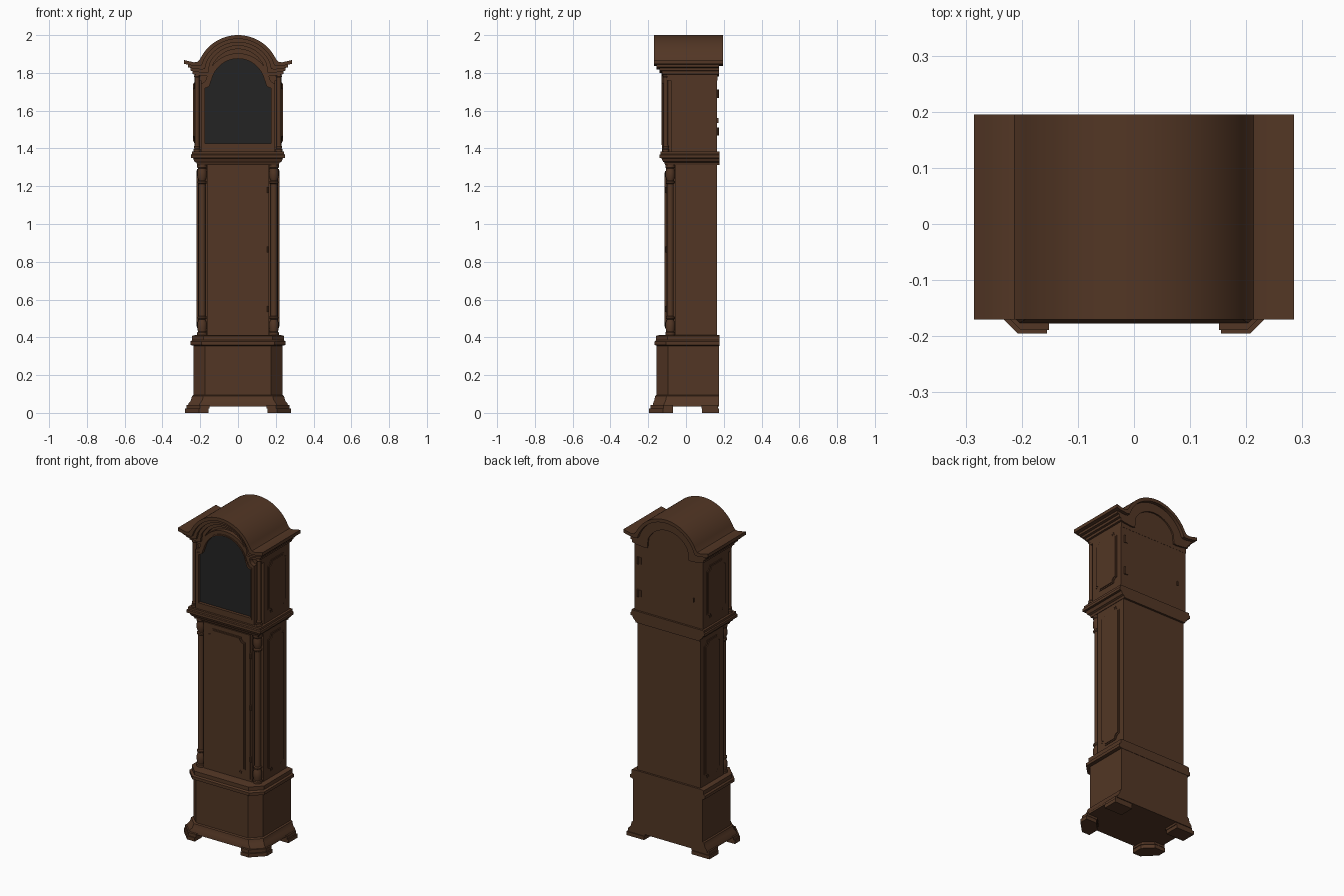
import bpy, bmesh
from math import sin, cos, pi, radians
from mathutils import Matrix

cube = bpy.data.objects.get("Cube")
if cube:
    bpy.data.objects.remove(cube, do_unlink=True)


def material(name, colour, rough):
    m = bpy.data.materials.new(name)
    m.use_nodes = True
    m.diffuse_color = (*colour, 1)
    node = m.node_tree.nodes["Principled BSDF"]
    node.inputs["Base Color"].default_value = (*colour, 1)
    node.inputs["Roughness"].default_value = rough
    return m


WOOD = material("dark wood", (0.085, 0.037, 0.018), 0.6)
GLASS = material("dark glass", (0.017, 0.017, 0.017), 0.5)
PARTS = []


def finish(name, bm, mat=WOOD):
    bmesh.ops.recalc_face_normals(bm, faces=bm.faces[:])
    mesh = bpy.data.meshes.new(name)
    bm.to_mesh(mesh)
    bm.free()
    mesh.materials.append(mat)
    ob = bpy.data.objects.new(name, mesh)
    bpy.context.collection.objects.link(ob)
    PARTS.append(ob)
    return ob


def box(name, x0, x1, y0, y1, z0, z1):
    bm = bmesh.new()
    bmesh.ops.create_cube(bm, size=1)
    for v in bm.verts:
        v.co = (x1 if v.co.x > 0 else x0, y1 if v.co.y > 0 else y0, z1 if v.co.z > 0 else z0)
    return finish(name, bm)


# Axis maps for flat outlines (u, v) extruded along w
AXES = {
    "x": Matrix(((0, 0, 1), (1, 0, 0), (0, 1, 0))),
    "y": Matrix(((1, 0, 0), (0, 0, 1), (0, 1, 0))),
    "z": Matrix.Identity(3),
}


def plate(name, loops, w0, w1, axis="y", mat=WOOD):
    """Extrude an outline, with optional holes, from w0 to w1."""
    bm = bmesh.new()
    edges = []
    for loop in loops:
        vs = [bm.verts.new((u, v, w0)) for u, v in loop]
        edges += [bm.edges.new((vs[i - 1], vs[i])) for i in range(len(vs))]
    bmesh.ops.triangle_fill(bm, edges=edges, use_beauty=True, normal=(0, 0, 1))
    ext = bmesh.ops.extrude_face_region(bm, geom=bm.faces[:])
    for v in ext["geom"]:
        if isinstance(v, bmesh.types.BMVert):
            v.co.z = w1
    bmesh.ops.transform(bm, matrix=AXES[axis].to_4x4(), verts=bm.verts[:])
    return finish(name, bm, mat)


def tier(name, levels, back, chamfer=0.0):
    """Loft a footprint, optionally with cut front corners: (z, half width, front)."""
    bm = bmesh.new()
    rings = []
    for z, hx, front in levels:
        half = [(hx, back), (hx, -front + chamfer)]
        if chamfer:
            half.append((hx - chamfer, -front))
        ring = half + [(-x, y) for x, y in reversed(half)]
        rings.append([bm.verts.new((x, y, z)) for x, y in ring])
    for a, b in zip(rings, rings[1:]):
        for i in range(len(a)):
            bm.faces.new((a[i - 1], a[i], b[i], b[i - 1]))
    bm.faces.new(rings[0])
    bm.faces.new(rings[-1])
    return finish(name, bm)


def lathe(name, profile, x, y, sides=20):
    """Turn a (radius, z) profile about a vertical axis."""
    bm = bmesh.new()
    rings = [[bm.verts.new((x + r * cos(2 * pi * i / sides), y + r * sin(2 * pi * i / sides), z))
              for i in range(sides)] for r, z in profile]
    for a, b in zip(rings, rings[1:]):
        for i in range(sides):
            bm.faces.new((a[i - 1], a[i], b[i], b[i - 1]))
    bm.faces.new(rings[0])
    bm.faces.new(rings[-1])
    return finish(name, bm)


def arc(cu, cv, r, a0, a1, n):
    return [(cu + r * cos(radians(a0 + (a1 - a0) * i / n)),
             cv + r * sin(radians(a0 + (a1 - a0) * i / n))) for i in range(n + 1)]


def notched(u0, u1, v0, v1, r):
    return (arc(u0, v0, r, 90, 0, 6) + arc(u1, v0, r, 180, 90, 6)
            + arc(u1, v1, r, 270, 180, 6) + arc(u0, v1, r, 360, 270, 6))


def raised_panel(name, u0, u1, v0, v1, face, out, axis):
    """Two thin steps with scooped corners."""
    for k, label in enumerate(("border", "field")):
        g = 0.007 * k
        plate(f"{name}_{label}", [notched(u0 + g, u1 - g, v0 + g, v1 - g, 0.028)],
              face - out * 0.002, face + out * 0.004 * (k + 1), axis)


# Plinth, flared skirt and bracket feet
tier("plinth", [(0.035, 0.265, 0.177), (0.05, 0.262, 0.175), (0.065, 0.25, 0.168),
                (0.09, 0.243, 0.163), (0.095, 0.235, 0.155), (0.36, 0.235, 0.155)], 0.175, 0.06)
front_foot = [(0.155, -0.195), (0.207, -0.195), (0.28, -0.122), (0.28, -0.07), (0.21, -0.07), (0.155, -0.125)]
back_foot = [(0.16, 0.085), (0.28, 0.085), (0.28, 0.175), (0.16, 0.175)]
for s, side in ((1, "left"), (-1, "right")):
    for label, pts in (("front", front_foot), ("back", back_foot)):
        plate(f"{side}_{label}_foot", [[(s * x, y) for x, y in pts]], 0, 0.022, "z")
        plate(f"{side}_{label}_foot_top", [[(s * x * 0.975, y * 0.97) for x, y in pts]], 0.022, 0.042, "z")

# Moulding between plinth and trunk
tier("waist_moulding", [(0.355, 0.235, 0.155), (0.36, 0.252, 0.167), (0.378, 0.252, 0.167),
                        (0.385, 0.243, 0.158), (0.408, 0.243, 0.158), (0.412, 0.225, 0.14)], 0.177, 0.06)

# Trunk with recessed front corners
box("trunk", -0.213, 0.213, -0.058, 0.165, 0.4, 1.32)
box("trunk_front", -0.163, 0.163, -0.1, -0.05, 0.4, 1.32)
box("trunk_door", -0.155, 0.155, -0.106, -0.09, 0.425, 1.305)
raised_panel("door_panel", -0.125, 0.125, 0.45, 1.28, -0.106, -1, "y")
for z in (0.55, 0.865, 1.18):
    lathe("trunk_door_hinge", [(0.005, z - 0.016), (0.005, z + 0.016)], 0.159, -0.106, 10)

# Turned columns in the trunk corners
foot = [(0.026, 0.41), (0.026, 0.425), (0.022, 0.43), (0.025, 0.45), (0.025, 0.475), (0.018, 0.495),
        (0.024, 0.5), (0.024, 0.508), (0.018, 0.513)]
column = foot + [(r, 1.725 - z) for r, z in reversed(foot)]
hood_foot = [(0.018, 1.38), (0.018, 1.395), (0.014, 1.4), (0.016, 1.41), (0.012, 1.416)]
hood_column = hood_foot + [(r, 3.19 - z) for r, z in reversed(hood_foot)]
for s, side in ((1, "left"), (-1, "right")):
    lathe(f"{side}_trunk_column", column, s * 0.19, -0.083)
    lathe(f"{side}_hood_column", hood_column, s * 0.217, -0.107)
    raised_panel(f"{side}_trunk_panel", -0.018, 0.13, 0.45, 1.29, s * 0.213, s, "x")
    raised_panel(f"{side}_hood_panel", -0.045, 0.13, 1.43, 1.75, s * 0.23, s, "x")

# Moulding under the hood
tier("hood_base_moulding", [(1.312, 0.216, 0.11), (1.325, 0.22, 0.115), (1.33, 0.23, 0.122),
                            (1.348, 0.238, 0.13), (1.35, 0.25, 0.14), (1.366, 0.25, 0.14),
                            (1.37, 0.244, 0.135), (1.383, 0.244, 0.135)], 0.177)

# Hood case
box("hood_case", -0.23, 0.23, -0.08, 0.165, 1.375, 1.82)
box("hood_front", -0.195, 0.195, -0.1, -0.07, 1.375, 1.8)


def arch_path(d, hx):
    """Arched crest with flared shoulders, moved inward by d."""
    right = [(hx, 1.868 - d), (hx - 0.025, 1.862 - d), (0.233 - d, 1.856 - d), (0.213 - d, 1.859 - d)]
    crest = arc(0, 1.7775, 0.2225 - d, 26, 154, 32)
    return right + crest + [(-x, z) for x, z in reversed(right)]


# Arched cornice in stepped bands, and the board behind it
BANDS = [("roof", 0, 0.285, -0.17, 0.195), ("upper_cornice", 0.018, 0.266, -0.155, 0.175),
         ("middle_cornice", 0.036, 0.252, -0.14, 0.175), ("lower_cornice", 0.054, 0.24, -0.126, 0.175)]
for name, d, hx, y0, y1 in BANDS:
    plate(name, [arch_path(d, hx) + arch_path(d + 0.02, hx)[::-1]], y0, y1)
plate("arched_board", [arch_path(0.015, 0.23) + [(-0.23, 1.76), (0.23, 1.76)]], -0.1, 0.166)


def door_outline(hx, z0, shoulder, r):
    """Arched door shape with a scooped step below the arch."""
    return ([(-hx, z0), (hx, z0), (hx, shoulder - 0.03)]
            + arc(hx, shoulder, 0.03, 270, 180, 5)
            + arc(0, 1.732, r, 12, 168, 28)
            + arc(-hx, shoulder, 0.03, 0, -90, 5))


# Glazed hood door
opening = door_outline(0.176, 1.425, 1.75, 0.143)
rim = door_outline(0.184, 1.417, 1.76, 0.151)
plate("hood_door_frame", [door_outline(0.197, 1.385, 1.775, 0.172), opening], -0.126, -0.095)
plate("hood_door_rim", [rim, opening], -0.131, -0.12)
plate("hood_door_glass", [opening], -0.113, -0.105, mat=GLASS)

# Hinges and catch on the back of the hood
for z in (1.49, 1.69):
    lathe("back_hinge", [(0.006, z - 0.022), (0.006, z + 0.022)], 0.205, 0.168, 10)
    box("back_hinge_leaf", 0.185, 0.205, 0.16, 0.169, z - 0.02, z + 0.02)
box("back_catch", -0.172, -0.166, 0.16, 0.172, 1.535, 1.56)

# Smooth the turned and arched parts, keeping edges crisp
bpy.ops.object.select_all(action="DESELECT")
for ob in PARTS:
    ob.select_set(True)
bpy.context.view_layer.objects.active = PARTS[0]
bpy.ops.object.shade_smooth_by_angle(angle=radians(30))
